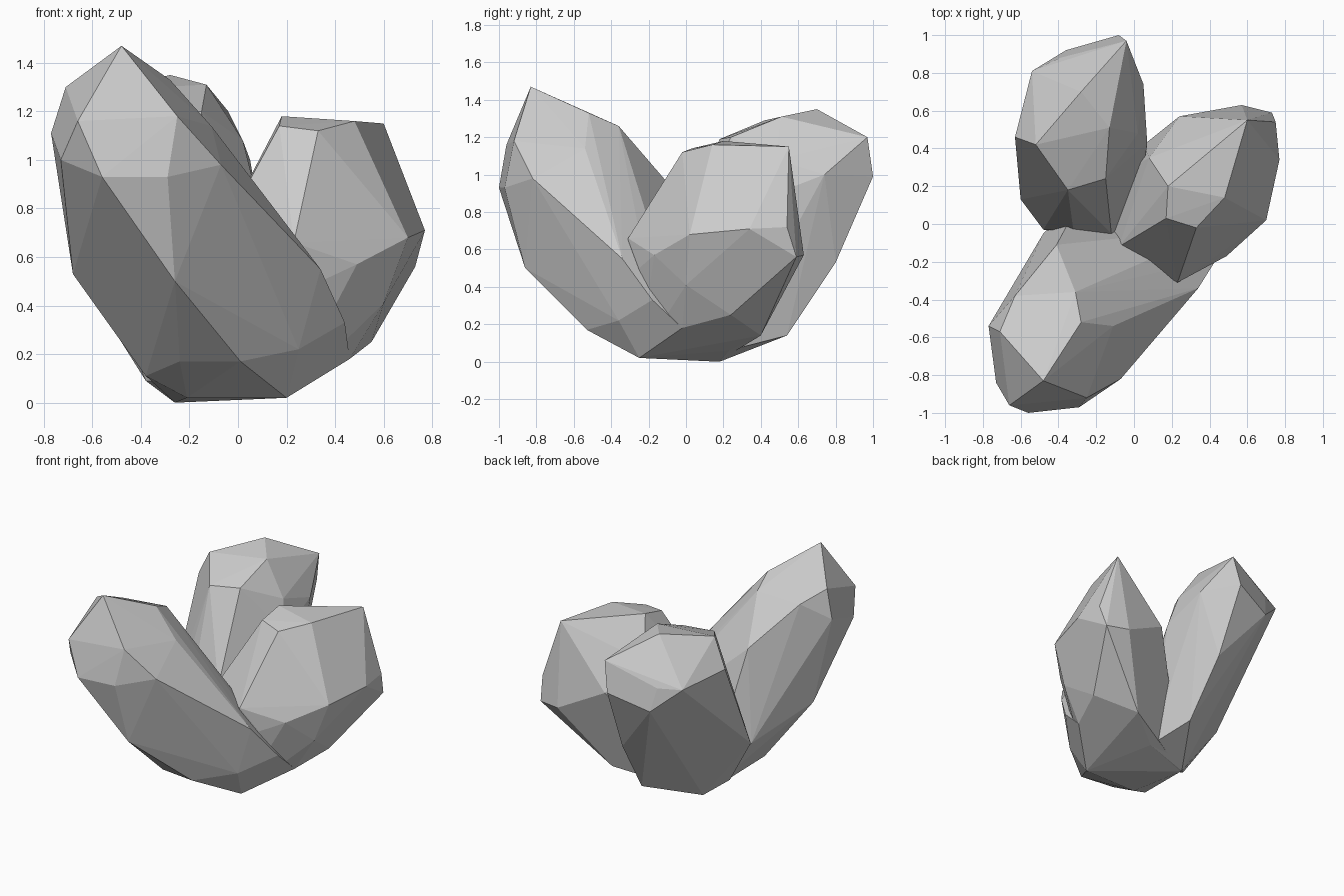
import bpy, bmesh


def crystal(name, *rings):
    """Faceted shard: convex skin around tip, shoulder, waist and root corners."""
    bm = bmesh.new()
    for ring in rings:
        for p in ring:
            bm.verts.new(p)
    out = bmesh.ops.convex_hull(bm, input=bm.verts)
    junk = {g for g in out["geom_interior"] + out["geom_unused"]
            if isinstance(g, bmesh.types.BMVert)}
    bmesh.ops.delete(bm, geom=list(junk), context='VERTS')
    bmesh.ops.recalc_face_normals(bm, faces=bm.faces)
    me = bpy.data.meshes.new(name)
    bm.to_mesh(me)
    bm.free()
    ob = bpy.data.objects.new(name, me)
    bpy.context.collection.objects.link(ob)
    return ob


# tall shard leaning to the front left
front = crystal(
    "front_crystal",
    [(-.48, -.83, 1.47), (-.71, -.57, 1.30), (-.28, -.52, 1.33), (-.63, -.38, 1.24),
     (-.31, -.36, 1.26)],
    [(-.66, -.96, 1.16), (-.25, -.92, 1.18), (-.11, -.54, 1.14), (-.77, -.54, 1.11),
     (-.73, -.84, 1.0), (-.56, -1.0, .93), (-.29, -.97, .93), (-.07, -.82, .98),
     (-.41, -.11, .97)],
    [(-.26, -.86, .50), (-.68, -.46, .53), (-.48, -.05, .34), (.22, -.48, .68),
     (.34, -.34, .55), (.44, -.18, .33), (.25, -.36, .22), (-.1, -.08, .66)],
    [(-.38, -.34, .11), (-.24, -.5, .17), (.01, -.53, .17), (-.21, -.25, .02),
     (.2, -.25, .02), (.46, -.02, .18), (-.26, .17, 0)],
)

# shard leaning to the back
back = crystal(
    "back_crystal",
    [(-.28, .70, 1.35), (-.13, .51, 1.31), (-.52, .42, 1.29), (-.04, .97, 1.2),
     (-.39, .88, 1.06)],
    [(-.15, .24, 1.2), (-.35, .18, 1.19), (.02, .48, 1.08), (.05, .74, 1.0),
     (-.08, 1.0, .99), (-.36, .92, .9), (-.54, .81, 1.06), (-.63, .46, 1.1),
     (.07, .43, .88)],
    [(-.12, -.05, .62), (-.32, -.04, .62), (-.60, .13, .44), (-.48, -.03, .35),
     (-.06, .80, .53), (-.02, .23, .6)],
    [(-.03, .54, .14), (-.26, .18, 0), (-.38, .05, .09),
     (.05, .23, .06), (.0, -.1, .05)],
)

# shorter shard leaning to the right
right = crystal(
    "right_crystal",
    [(.17, .03, 1.14), (.33, -.02, 1.12), (.48, .14, 1.16), (.18, .20, 1.18),
     (.60, .55, 1.15)],
    [(.75, .54, .72), (.77, .34, .71), (.70, .02, .68), (.73, .59, .56),
     (.57, .63, .57), (.52, .60, .75), (.24, .57, .74), (.08, .35, .92)],
    [(.23, -.31, .66), (.34, -.25, .5), (.49, -.17, .57), (-.08, -.12, .68),
     (0, .31, .7), (.60, 0, .41)],
    [(.55, .24, .25), (.46, -.02, .18), (.30, .40, .14), (.05, .23, .06),
     (-.26, .17, 0), (.2, -.25, .02)],
)

# fuse the shards into one skin with no hidden inner walls
for shard in (back, right):
    mod = front.modifiers.new("fuse", 'BOOLEAN')
    mod.operation = 'UNION'
    mod.solver = 'EXACT'
    mod.object = shard
fused = bpy.data.meshes.new_from_object(
    front.evaluated_get(bpy.context.evaluated_depsgraph_get()))
front.modifiers.clear()
front.data = fused
front.name = "crystal_cluster"
for shard in (back, right):
    bpy.data.objects.remove(shard)

# merge nearly coplanar triangles into clean facets
bm = bmesh.new()
bm.from_mesh(fused)
bmesh.ops.dissolve_limit(bm, angle_limit=0.03, verts=bm.verts, edges=bm.edges)
bm.to_mesh(fused)
bm.free()
